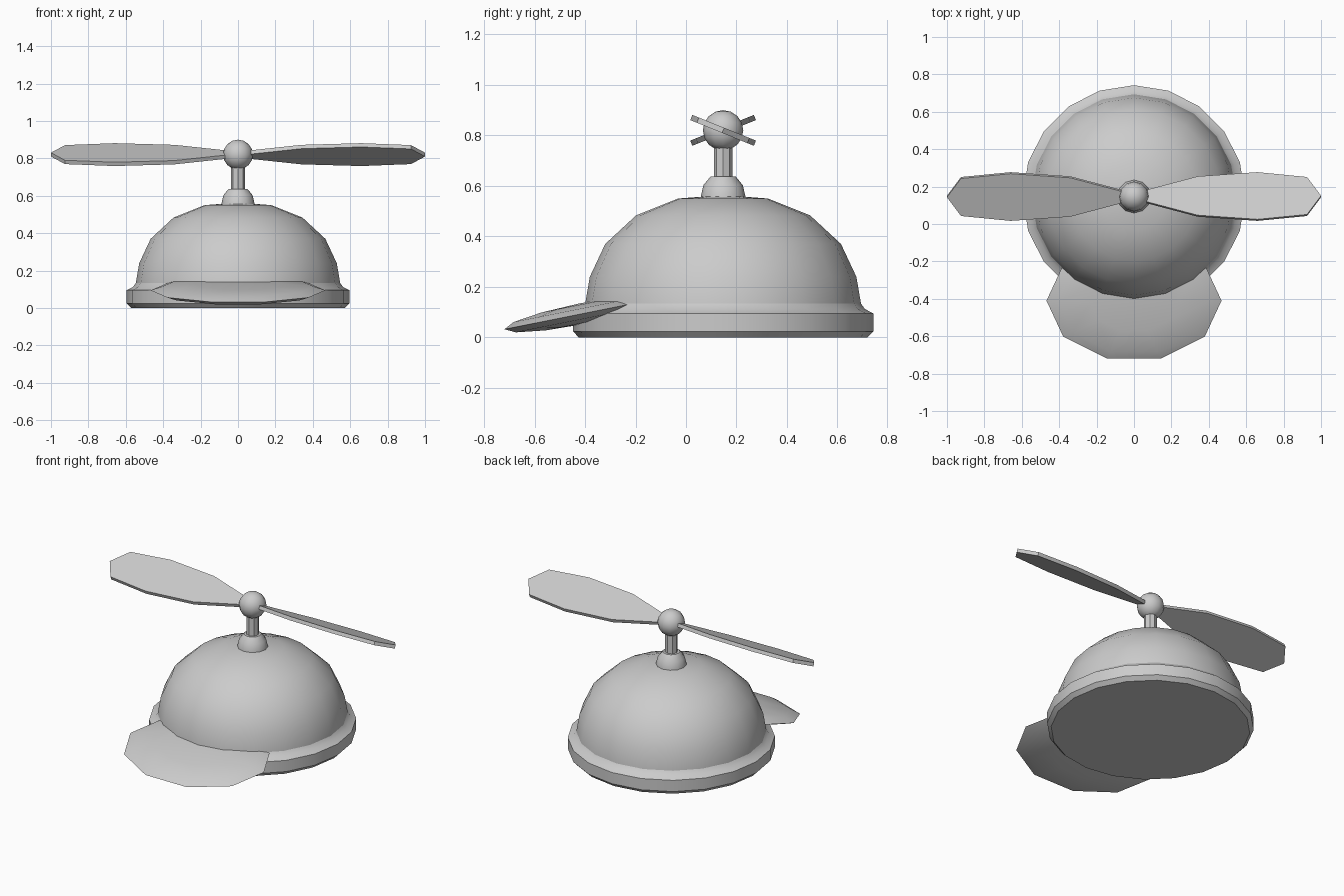
import bpy, bmesh, math
from mathutils import Matrix, Vector

if "Cube" in bpy.data.objects:
    bpy.data.objects.remove(bpy.data.objects["Cube"])

CY = 0.147  # cap axis in y

grey = bpy.data.materials.new("light_grey")
grey.diffuse_color = (0.6, 0.6, 0.6, 1)
grey.use_nodes = True
grey.node_tree.nodes["Principled BSDF"].inputs["Base Color"].default_value = grey.diffuse_color


def finish(bm, name, angle):
    bmesh.ops.recalc_face_normals(bm, faces=bm.faces)
    me = bpy.data.meshes.new(name)
    bm.to_mesh(me)
    bm.free()
    ob = bpy.data.objects.new(name, me)
    bpy.context.collection.objects.link(ob)
    me.materials.append(grey)
    bpy.ops.object.select_all(action='DESELECT')
    ob.select_set(True)
    bpy.context.view_layer.objects.active = ob
    bpy.ops.object.shade_smooth_by_angle(angle=math.radians(angle))
    return ob


def lathe(name, profile, sides, angle=42):
    """Closed turned solid around the cap axis; profile is (radius, z) from bottom up."""
    bm = bmesh.new()
    rings = []
    for r, z in profile:
        rings.append([bm.verts.new((r * math.cos(2 * math.pi * i / sides),
                                    CY + r * math.sin(2 * math.pi * i / sides), z))
                      for i in range(sides)])
    for a, b in zip(rings, rings[1:]):
        for i in range(sides):
            j = (i + 1) % sides
            bm.faces.new((a[i], a[j], b[j], b[i]))
    bm.faces.new(rings[0][::-1])
    bm.faces.new(rings[-1])
    return finish(bm, name, angle)


def ellipsoid(name, centre, radii, segs, rings, tilt=0.0, spin=0.0):
    bm = bmesh.new()
    m = (Matrix.Translation(centre) @ Matrix.Rotation(tilt, 4, 'X')
         @ Matrix.Diagonal(Vector((*radii, 1))) @ Matrix.Rotation(spin, 4, 'Z'))
    bmesh.ops.create_uvsphere(bm, u_segments=segs, v_segments=rings, radius=1, matrix=m)
    return finish(bm, name, 50)


# cap: dome, and the band around its foot
lathe("dome", [(0.55, 0.05), (0.547, 0.13), (0.528, 0.24), (0.467, 0.37),
               (0.345, 0.483), (0.178, 0.55), (0.02, 0.562)], 20)
lathe("band", [(0.572, 0.0), (0.595, 0.024), (0.595, 0.095), (0.562, 0.112),
               (0.546, 0.134)], 20)

# visor: flattened, tilted ten-sided lens with a corner at the front
ellipsoid("visor", (0, -0.41, 0.094), (0.468, 0.332, 0.042), 10, 6,
          math.atan(0.2), math.radians(-90))

# propeller mount, stem and hub
lathe("mount", [(0.09, 0.535), (0.088, 0.56), (0.078, 0.603), (0.05, 0.637)], 12)
lathe("stem", [(0.037, 0.62), (0.037, 0.78)], 8, 30)
ellipsoid("hub", (0, CY, 0.82), (0.08, 0.08, 0.08), 12, 8)

# two pitched blades, the second turned half way round
half = [(0.03, 0.025), (0.07, 0.035), (0.34, 0.112), (0.66, 0.136), (0.925, 0.108)]
outline = [(x, -w) for x, w in half] + [(1.0, 0)] + [(x, w) for x, w in half[::-1]]
for name, turn in (("right_blade", 0), ("left_blade", math.pi)):
    bm = bmesh.new()
    m = (Matrix.Translation((0, CY, 0.82)) @ Matrix.Rotation(turn, 4, 'Z')
         @ Matrix.Rotation(math.radians(-22), 4, 'X'))
    low = [bm.verts.new(m @ Vector((x, y, -0.011))) for x, y in outline]
    top = [bm.verts.new(m @ Vector((x, y, 0.011))) for x, y in outline]
    bm.faces.new(low[::-1])
    bm.faces.new(top)
    for i in range(len(outline)):
        j = (i + 1) % len(outline)
        bm.faces.new((low[i], low[j], top[j], top[i]))
    finish(bm, name, 30)
